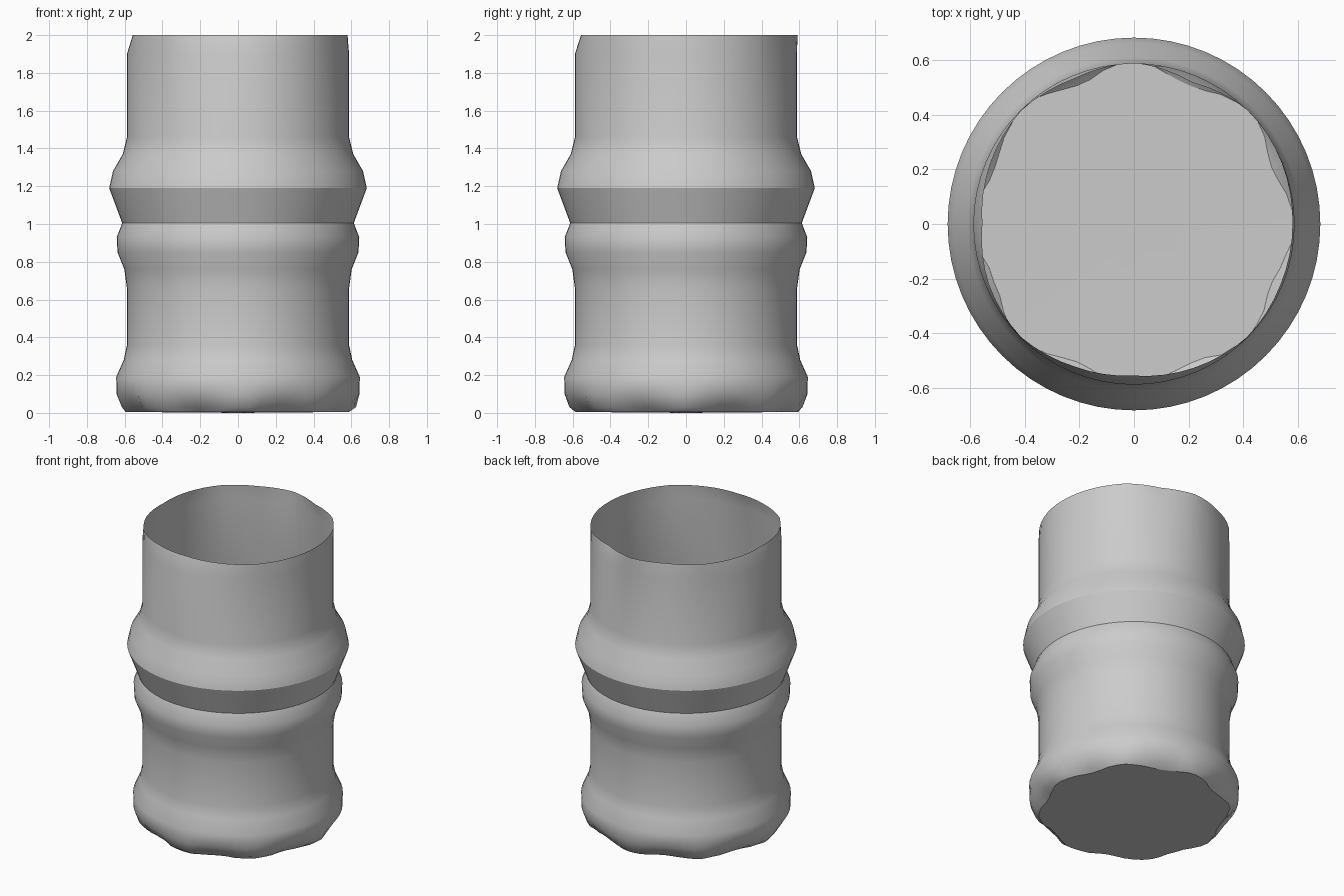
import bpy, bmesh, math, random

random.seed(4)
cube = bpy.data.objects.get("Cube")
if cube:
    bpy.data.objects.remove(cube)

SEGMENTS = 64

clay = bpy.data.materials.new("plain grey")
clay.use_nodes = True
grey = (0.6, 0.6, 0.6, 1)
clay.diffuse_color = grey
clay.node_tree.nodes["Principled BSDF"].inputs["Base Color"].default_value = grey

# Outer profile as (radius, height): foot bulge, waist, double collar, neck
profile = [(0.58, 0.005), (0.61, 0.03), (0.643, 0.1), (0.645, 0.19),
           (0.605, 0.28), (0.588, 0.36), (0.588, 0.66), (0.602, 0.76),
           (0.638, 0.85), (0.642, 0.93), (0.613, 1.005), (0.682, 1.19),
           (0.662, 1.28), (0.61, 1.37), (0.588, 1.46), (0.588, 1.9), (0.57, 2.0)]
CREASES = (1.005, 1.19)

# Uneven rim radii, counter-clockwise from the model's left
rim = [0.58, 0.585, 0.59, 0.56, 0.59, 0.575, 0.585, 0.57,
       0.555, 0.575, 0.585, 0.565, 0.555, 0.57, 0.585, 0.58]


def ring_radius(level, radius, i):
    angle = math.tau * i / SEGMENTS
    if level == len(profile) - 1:      # wavy lip
        step, part = divmod(i * len(rim) / SEGMENTS, 1)
        a, b = rim[int(step)], rim[(int(step) + 1) % len(rim)]
        return a + (b - a) * part
    if level < 2:                      # chipped foot edge
        return radius + 0.02 * math.cos(8 * angle) - 0.01 + random.uniform(-0.006, 0.006)
    return radius


# Open thin-walled vessel with a closed base
bm = bmesh.new()
rings = []
for level, (radius, z) in enumerate(profile):
    ring = []
    for i in range(SEGMENTS):
        angle = math.tau * i / SEGMENTS
        r = ring_radius(level, radius, i)
        ring.append(bm.verts.new((r * math.cos(angle), r * math.sin(angle), z)))
    rings.append(ring)
for low, high in zip(rings, rings[1:]):
    for i in range(SEGMENTS):
        j = (i + 1) % SEGMENTS
        bm.faces.new((low[i], low[j], high[j], high[i]))

# Base disc, very slightly domed down to the ground
centre = bm.verts.new((0, 0, 0))
for i in range(SEGMENTS):
    bm.faces.new((centre, rings[0][(i + 1) % SEGMENTS], rings[0][i]))

# Smooth walls with sharp collar edges and a sharp foot edge
for face in bm.faces:
    face.smooth = True
for (_, z), ring in zip(profile, rings):
    if z in CREASES or ring is rings[0]:
        for i in range(SEGMENTS):
            bm.edges.get((ring[i], ring[(i + 1) % SEGMENTS])).smooth = False

mesh = bpy.data.meshes.new("ribbed_cup")
bm.to_mesh(mesh)
bm.free()
mesh.materials.append(clay)
cup = bpy.data.objects.new("ribbed_cup", mesh)
bpy.context.collection.objects.link(cup)
